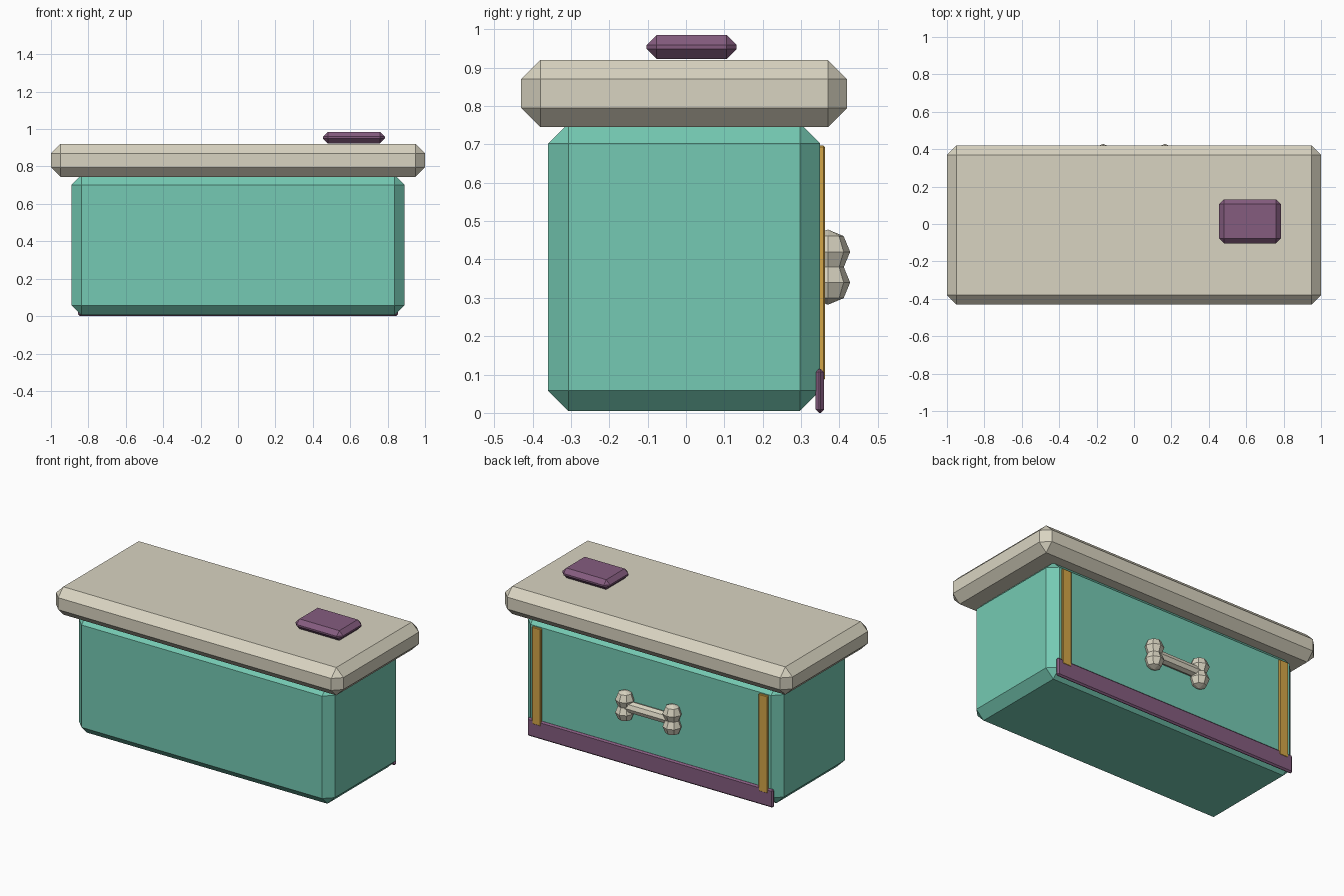
import bpy
import math

cube = bpy.data.objects.get("Cube")
if cube:
    bpy.data.objects.remove(cube, do_unlink=True)


def linear(c):
    c /= 255
    return c / 12.92 if c <= 0.04045 else ((c + 0.055) / 1.055) ** 2.4


def material(name, r, g, b):
    mat = bpy.data.materials.new(name)
    color = (linear(r), linear(g), linear(b), 1)
    mat.diffuse_color = color
    mat.use_nodes = True
    mat.node_tree.nodes["Principled BSDF"].inputs["Base Color"].default_value = color
    return mat


teal = material("teal paint", 117, 202, 179)
stone = material("pale stone", 217, 212, 193)
purple = material("dusty purple", 133, 92, 127)
gold = material("gold trim", 212, 166, 72)


def finish(name, mat):
    obj = bpy.context.object
    obj.name = name
    obj.data.materials.append(mat)
    return obj


def block(name, x, y, z, bevel, mat):
    """Chamfered box spanning the given (min, max) ranges."""
    spans = (x, y, z)
    bpy.ops.mesh.primitive_cube_add(size=1, location=[sum(s) / 2 for s in spans])
    obj = finish(name, mat)
    obj.scale = [s[1] - s[0] for s in spans]
    bpy.ops.object.transform_apply(location=False, rotation=False, scale=True)
    mod = obj.modifiers.new("chamfer", "BEVEL")
    mod.width = bevel
    mod.segments = 1
    mod.limit_method = "NONE"
    return obj


# Counter body, worktop and the pad resting on it
block("counter_body", (-0.89, 0.89), (-0.36, 0.35), (0.005, 0.755), 0.053, teal)
block("worktop", (-1, 1), (-0.43, 0.42), (0.745, 0.92), 0.05, stone)
block("counter_pad", (0.455, 0.785), (-0.103, 0.132), (0.923, 0.985), 0.026, purple)

# Kick board and upright trims on the back
block("kick_board", (-0.855, 0.855), (0.338, 0.36), (0, 0.115), 0.009, purple)
for side, label in ((1, "left"), (-1, "right")):
    edges = sorted((side * 0.757, side * 0.82))
    block(label + "_trim", edges, (0.346, 0.362), (0.085, 0.697), 0.004, gold)

# Bone shaped handle: a bar with two knobs at each end
bpy.ops.mesh.primitive_cylinder_add(vertices=8, radius=0.035, depth=0.33,
                                    location=(0, 0.37, 0.38),
                                    rotation=(0, math.pi / 2, 0))
finish("handle_bar", stone)
for side, label in ((1, "left"), (-1, "right")):
    for level, height in (("upper", 0.42), ("lower", 0.34)):
        bpy.ops.mesh.primitive_uv_sphere_add(segments=8, ring_count=4, radius=0.058,
                                             location=(side * 0.165, 0.37, height))
        finish(f"{label}_{level}_knob", stone)
